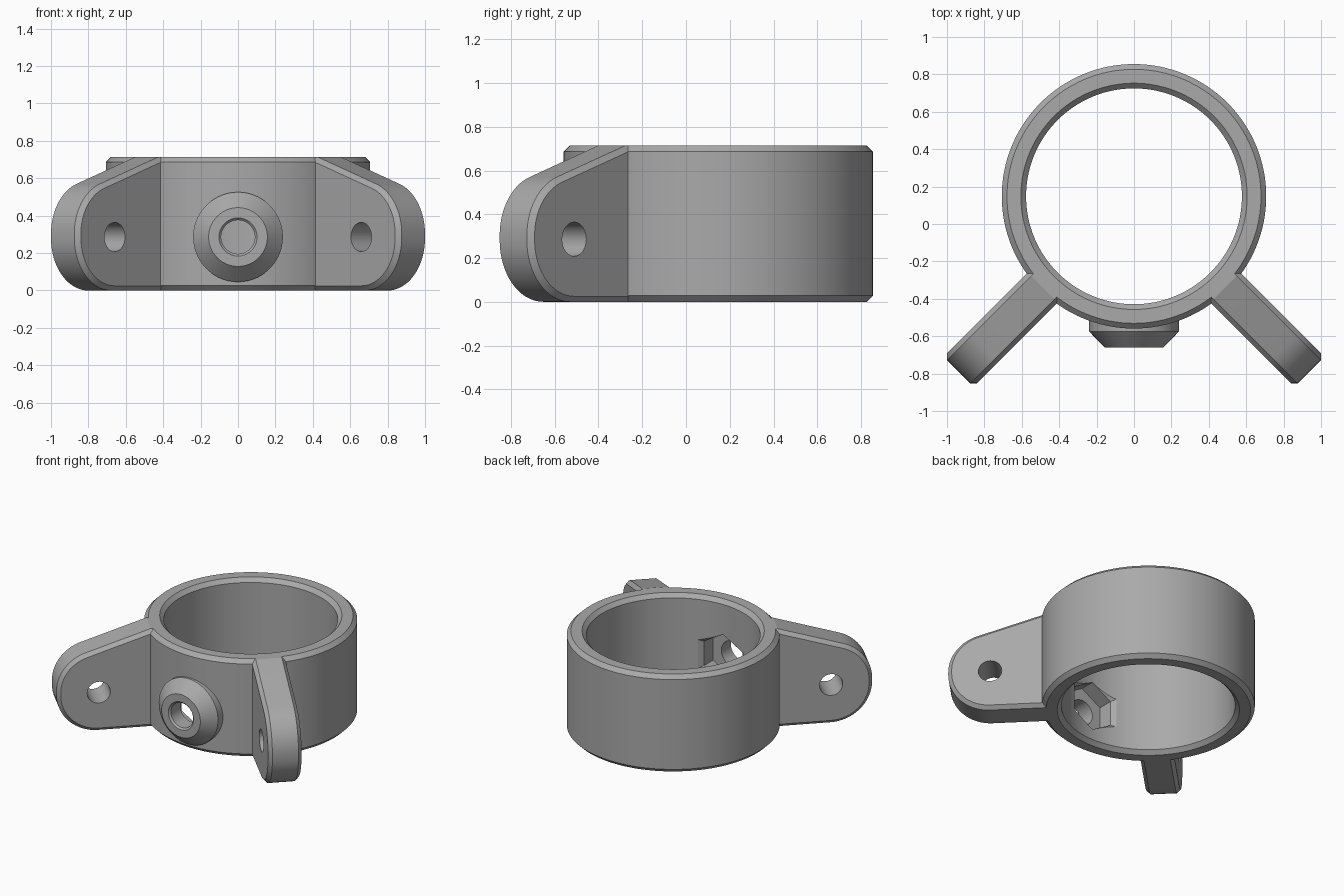
import bpy, bmesh, math
from mathutils import Matrix, Vector

cube = bpy.data.objects.get("Cube")
if cube:
    bpy.data.objects.remove(cube, do_unlink=True)

CY = 0.148            # ring axis position in y
R_OUT, R_IN, H, CH = 0.707, 0.577, 0.714, 0.028
BOLT_Z = 0.286

grey = bpy.data.materials.new("plain grey")
grey.use_nodes = True
grey.diffuse_color = (0.4, 0.4, 0.4, 1)
grey.node_tree.nodes["Principled BSDF"].inputs["Base Color"].default_value = (0.4, 0.4, 0.4, 1)


def make_object(name, bm, matrix=Matrix()):
    bmesh.ops.transform(bm, matrix=matrix, verts=bm.verts)
    bmesh.ops.recalc_face_normals(bm, faces=bm.faces)
    mesh = bpy.data.meshes.new(name)
    bm.to_mesh(mesh)
    bm.free()
    mesh.materials.append(grey)
    obj = bpy.data.objects.new(name, mesh)
    bpy.context.collection.objects.link(obj)
    return obj


def lathe(name, profile, sides, matrix, closed=False, start=0.0):
    """Turn (radius, height) points around z; open profiles get end caps."""
    bm = bmesh.new()
    loops = []
    for r, z in profile:
        angles = [start + math.tau * i / sides for i in range(sides)]
        loops.append([bm.verts.new((r * math.cos(a), r * math.sin(a), z)) for a in angles])
    skin(bm, loops, closed)
    return make_object(name, bm, matrix)


def skin(bm, loops, closed=False):
    pairs = list(zip(loops, loops[1:]))
    if closed:
        pairs.append((loops[-1], loops[0]))
    else:
        bm.faces.new(loops[0])
        bm.faces.new(loops[-1])
    for a, b in pairs:
        for i in range(len(a)):
            j = (i + 1) % len(a)
            bm.faces.new((a[i], a[j], b[j], b[i]))


def cut(obj, cutter):
    mod = obj.modifiers.new("cut", 'BOOLEAN')
    mod.operation, mod.solver, mod.object = 'DIFFERENCE', 'EXACT', cutter
    bpy.context.view_layer.objects.active = obj
    bpy.ops.object.modifier_apply(modifier=mod.name)


# Ring with chamfered rims
ring = lathe("clamp_ring", [
    (R_IN, CH), (R_IN + CH, 0), (R_OUT - CH, 0), (R_OUT, CH),
    (R_OUT, H - CH), (R_OUT - CH, H), (R_IN + CH, H), (R_IN, H - CH)],
    128, Matrix.Translation((0, CY, 0)), closed=True)

# Tapered screw boss; local z runs forward along -y
forward = Matrix.Translation((0, 0, BOLT_Z)) @ Matrix.Rotation(math.pi / 2, 4, 'X')
boss = lathe("screw_boss", [(0.24, 0.48), (0.24, 0.575), (0.157, 0.66)], 64, forward)

# Screw hole and hexagonal nut pocket
hole = lathe("hole_cutter", [(0.09, 0.3), (0.09, 0.648), (0.102, 0.66), (0.112, 0.67)], 48, forward)
pocket = lathe("pocket_cutter", [(0.24, 0.37), (0.18, 0.43), (0.18, 0.537)], 6, forward,
               start=math.pi / 6)
for part in (ring, boss):
    cut(part, hole)
    cut(part, pocket)

# Side arms: outline in (distance from ring axis, z), chamfered along both faces
ARM_S, ARM_R, HALF, BEVEL = 1.045, 0.281, 0.113, 0.025
SLOPE = math.radians(18)


def arm_outline(inset):
    pts = [(0.67, inset)]
    r = ARM_R - inset
    for low, high, z in ((-math.pi / 2, 0, 0.281), (0, math.pi / 2 - SLOPE, 0.303)):
        for i in range(17):
            a = low + (high - low) * i / 16
            pts.append((ARM_S + r * math.cos(a), z + r * math.sin(a)))
    s, z = pts[-1]
    top = H - inset
    pts += [(s - (top - z) / math.tan(SLOPE), top), (0.67, top)]
    return pts


for name, angle in (("left_arm", -math.pi / 4), ("right_arm", -3 * math.pi / 4)):
    place = Matrix.Translation((0, CY, 0)) @ Matrix.Rotation(angle, 4, 'Z')
    bm = bmesh.new()
    layers = ((-HALF, BEVEL), (BEVEL - HALF, 0), (HALF - BEVEL, 0), (HALF, BEVEL))
    skin(bm, [[bm.verts.new((s, n, z)) for s, z in arm_outline(d)] for n, d in layers])
    arm = make_object(name, bm, place)
    across = place @ Matrix.Translation((ARM_S, 0, BOLT_Z)) @ Matrix.Rotation(math.pi / 2, 4, 'X')
    bolt = lathe("bolt_cutter", [(0.078, -0.2), (0.078, 0.2)], 48, across)
    cut(arm, bolt)
    bpy.data.objects.remove(bolt, do_unlink=True)

for helper in (hole, pocket):
    bpy.data.objects.remove(helper, do_unlink=True)

# Smooth curved walls, keep chamfers crisp
for obj in bpy.context.collection.objects:
    obj.select_set(obj.type == 'MESH')
bpy.ops.object.shade_smooth_by_angle(angle=math.radians(15))
